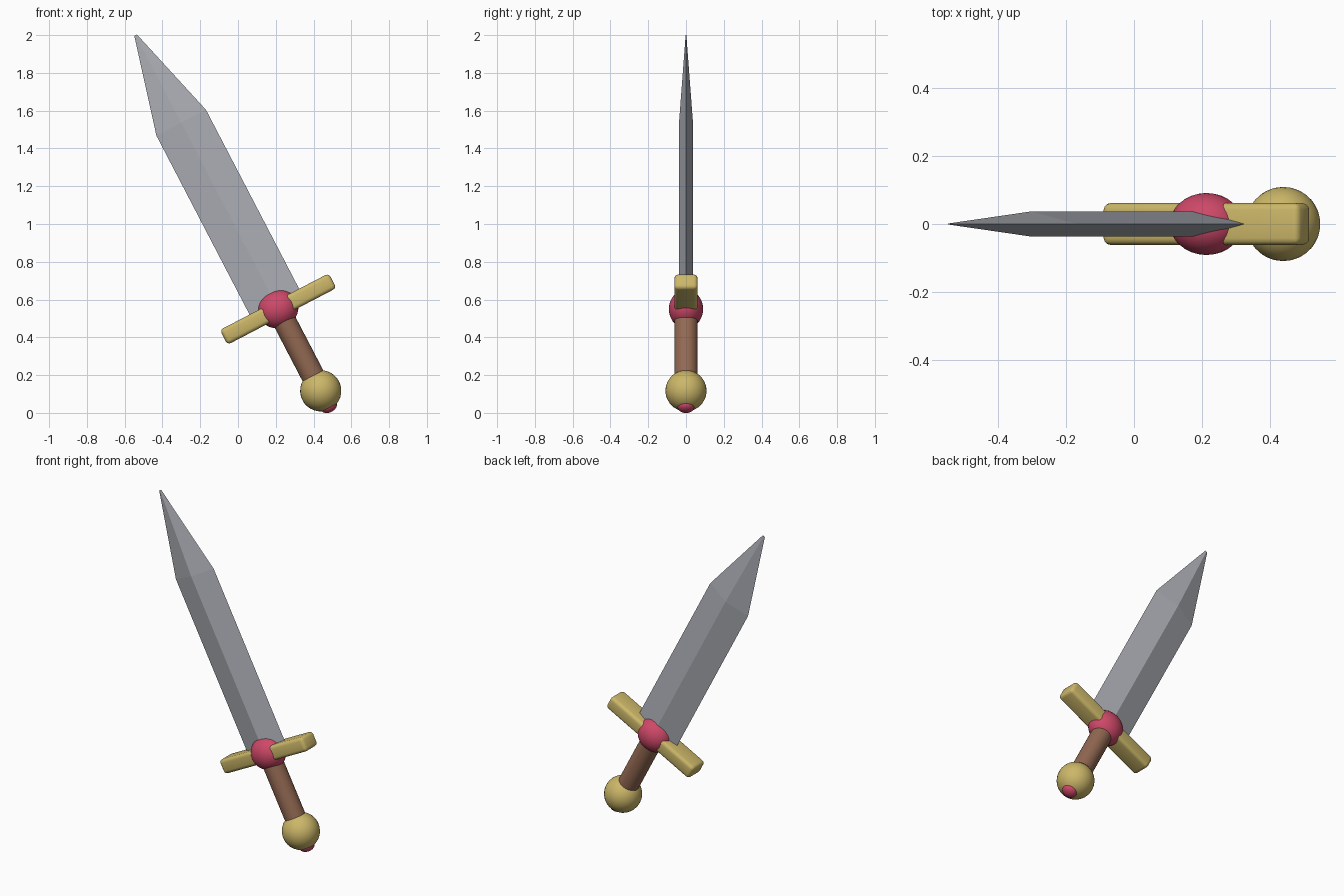
import bpy, bmesh, math
from mathutils import Matrix, Vector

if "Cube" in bpy.data.objects:
    bpy.data.objects.remove(bpy.data.objects["Cube"])

# Sword is built upright with the pommel at the origin, then leaned to the left
LEAN = Matrix.Translation((0.438, 0, 0.117)) @ Matrix.Rotation(math.radians(-27.5), 4, 'Y')


def material(name, rgb):
    m = bpy.data.materials.new(name)
    m.diffuse_color = (*rgb, 1)
    m.use_nodes = True
    m.node_tree.nodes["Principled BSDF"].inputs["Base Color"].default_value = m.diffuse_color
    return m


STEEL = material("steel", (0.42, 0.435, 0.475))
GOLD = material("gold", (0.60, 0.47, 0.14))
RED = material("gem red", (0.62, 0.065, 0.14))
LEATHER = material("leather brown", (0.29, 0.14, 0.085))


def finish(name, bm, mat, smooth=True):
    bmesh.ops.recalc_face_normals(bm, faces=bm.faces)
    me = bpy.data.meshes.new(name)
    bm.to_mesh(me)
    bm.free()
    me.materials.append(mat)
    ob = bpy.data.objects.new(name, me)
    bpy.context.collection.objects.link(ob)
    ob.matrix_world = LEAN
    if smooth:
        bpy.ops.object.select_all(action='DESELECT')
        ob.select_set(True)
        bpy.context.view_layer.objects.active = ob
        bpy.ops.object.shade_smooth_by_angle(angle=math.radians(40))
    return ob


def ellipsoid(name, z, radii, mat, segs=32, rings=16):
    bm = bmesh.new()
    m = Matrix.Translation((0, 0, z)) @ Matrix.Diagonal((*radii, 1))
    bmesh.ops.create_uvsphere(bm, u_segments=segs, v_segments=rings, radius=1, matrix=m)
    return finish(name, bm, mat)


# Pommel with a small jewel set in its end
ellipsoid("pommel", 0, (0.109, 0.109, 0.109), GOLD)
ellipsoid("pommel_gem", -0.095, (0.045, 0.045, 0.030), RED, 24, 12)

# Grip
bm = bmesh.new()
bmesh.ops.create_cone(bm, cap_ends=True, segments=32, radius1=0.062, radius2=0.062,
                      depth=0.42, matrix=Matrix.Translation((0, 0, 0.27)))
finish("grip", bm, LEATHER)

# Crossguard: rounded bar
bm = bmesh.new()
bmesh.ops.create_cube(bm, size=1, matrix=Matrix.Translation((0, 0, 0.488))
                      @ Matrix.Diagonal((0.65, 0.123, 0.088, 1)))
bmesh.ops.bevel(bm, geom=bm.edges[:], offset=0.02, segments=3, profile=0.5, affect='EDGES')
finish("crossguard", bm, GOLD)

# Jewel in the middle of the guard
ellipsoid("guard_gem", 0.488, (0.109, 0.091, 0.100), RED)

# Blade: diamond cross-sections (height, half width, half thickness)
bm = bmesh.new()
rings = []
for z, w, t in ((0.50, 0.148, 0.037), (1.60, 0.148, 0.037), (2.122, 0.008, 0.002)):
    rings.append([bm.verts.new(p) for p in ((w, 0, z), (0, t, z), (-w, 0, z), (0, -t, z))])
for a, b in zip(rings, rings[1:]):
    for i in range(4):
        j = (i + 1) % 4
        bm.faces.new((a[i], a[j], b[j], b[i]))
bm.faces.new(rings[0])
bm.faces.new(rings[-1])
finish("blade", bm, STEEL, smooth=False)
